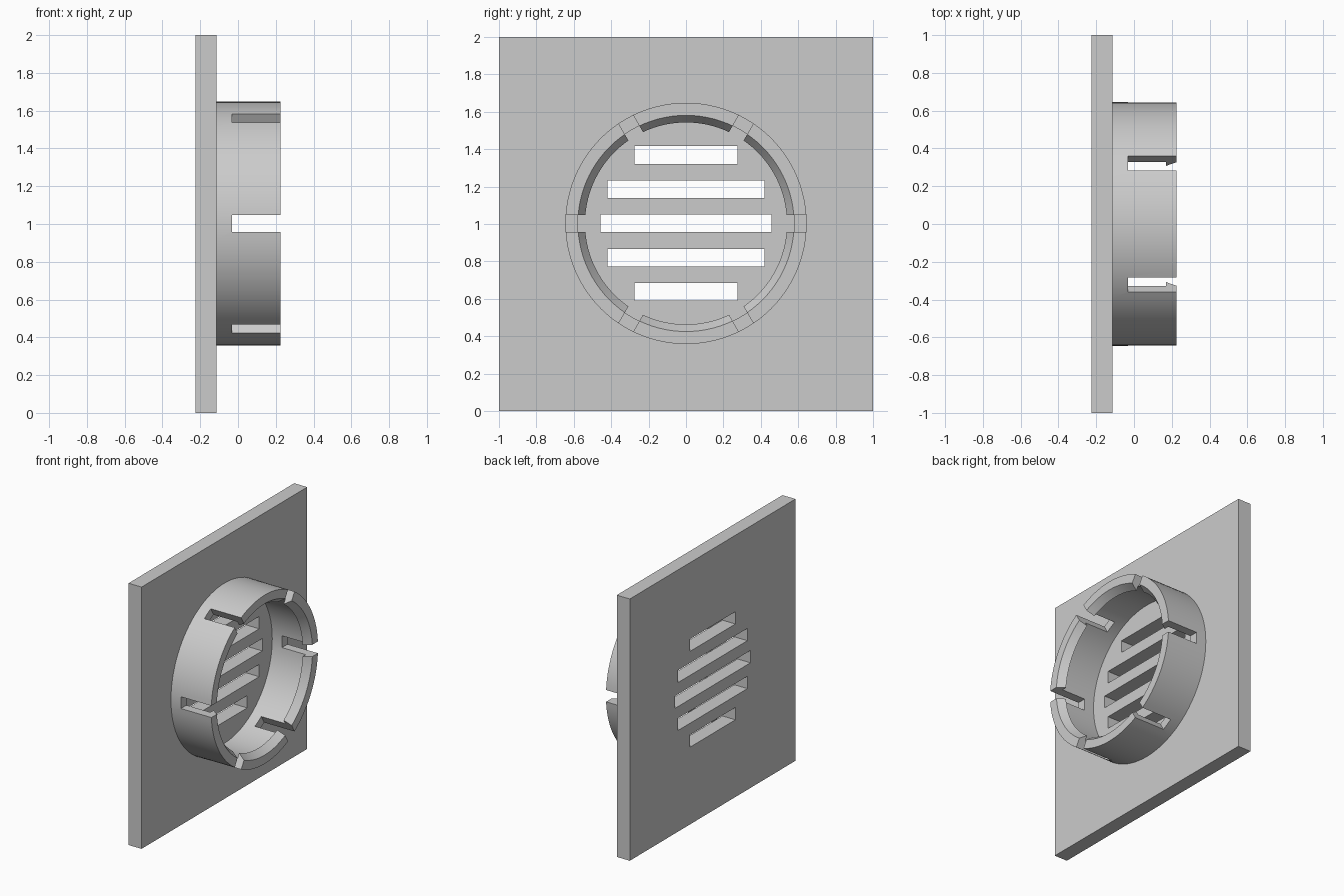
import bpy, bmesh, math
from mathutils import Matrix, Vector

if "Cube" in bpy.data.objects:
    bpy.data.objects.remove(bpy.data.objects["Cube"])

CZ = 1.003                         # height of the collar axis
X0, X1, X2 = -0.225, -0.115, 0.225  # plate back, plate face, collar rim

grey = bpy.data.materials.new("light_grey")
grey.diffuse_color = (0.6, 0.6, 0.6, 1)
grey.use_nodes = True
grey.node_tree.nodes["Principled BSDF"].inputs["Base Color"].default_value = grey.diffuse_color


def make_object(name, bm):
    bmesh.ops.recalc_face_normals(bm, faces=bm.faces[:])
    mesh = bpy.data.meshes.new(name)
    bm.to_mesh(mesh)
    bm.free()
    mesh.materials.append(grey)
    ob = bpy.data.objects.new(name, mesh)
    bpy.context.collection.objects.link(ob)
    return ob


def add_box(bm, lo, hi, turn=Matrix()):
    lo, hi = Vector(lo), Vector(hi)
    m = turn @ Matrix.Translation((lo + hi) / 2) @ Matrix.Diagonal((*(hi - lo), 1))
    bmesh.ops.create_cube(bm, size=1, matrix=m)


def cut(ob, cutter):
    mod = ob.modifiers.new("cut", 'BOOLEAN')
    mod.operation, mod.solver, mod.object = 'DIFFERENCE', 'EXACT', cutter
    bpy.ops.object.select_all(action='DESELECT')
    bpy.context.view_layer.objects.active = ob
    ob.select_set(True)
    bpy.ops.object.modifier_apply(modifier=mod.name)
    bpy.data.objects.remove(cutter)


# Square plate with five vent slots
bm = bmesh.new()
add_box(bm, (X0, -1, 0), (X1, 1, 2))
plate = make_object("vent_plate", bm)
bm = bmesh.new()
for i, half in zip(range(-2, 3), (0.275, 0.42, 0.457, 0.42, 0.275)):
    z = CZ + i * 0.183
    add_box(bm, (X0 - 0.1, -half, z - 0.047), (X1 + 0.1, half, z + 0.047))
cut(plate, make_object("vent_cutter", bm))

# Round collar: revolved wall with a chamfered catch lip inside the rim
SIDES = 96
profile = [(X1, 0.578), (X1, 0.645), (X2, 0.645), (X2, 0.578),
           (0.17, 0.54), (0.17, 0.578)]
bm = bmesh.new()
rings = []
for s in range(SIDES):
    a = math.tau * s / SIDES
    rings.append([bm.verts.new((x, r * math.cos(a), CZ + r * math.sin(a)))
                  for x, r in profile])
n = len(profile)
for s in range(SIDES):
    p, q = rings[s], rings[(s + 1) % SIDES]
    for k in range(n):
        bm.faces.new((p[k], p[(k + 1) % n], q[(k + 1) % n], q[k]))
collar = make_object("snap_collar", bm)

# Six slots that split the collar into snap fingers
bm = bmesh.new()
for i in range(6):
    turn = Matrix.Translation((0, 0, CZ)) @ Matrix.Rotation(i * math.pi / 3, 4, 'X')
    add_box(bm, (-0.032, 0.45, -0.045), (X2 + 0.1, 0.75, 0.045), turn)
cut(collar, make_object("slot_cutter", bm))
bpy.ops.object.shade_smooth_by_angle(angle=math.radians(30))
